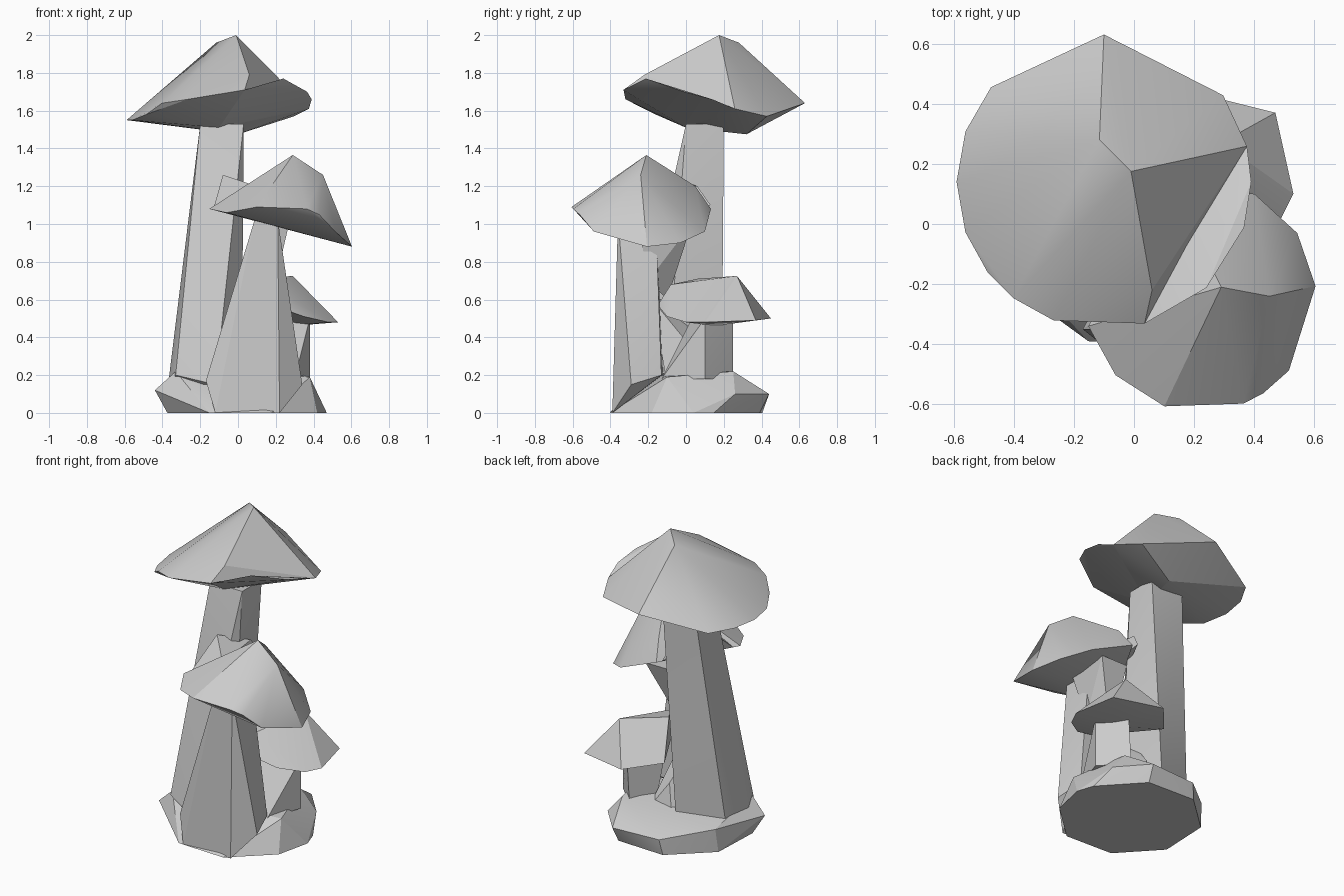
import bpy
import bmesh
from math import cos, sin, radians
from mathutils import Vector

default_cube = bpy.data.objects.get("Cube")
if default_cube:
    bpy.data.objects.remove(default_cube, do_unlink=True)

# One plain stone-like material for every part
stone = bpy.data.materials.new("light grey")
stone.use_nodes = True
grey = (.6, .6, .6, 1)
stone.diffuse_color = grey
stone.node_tree.nodes["Principled BSDF"].inputs["Base Color"].default_value = grey


def ring(center, radius, angles, height):
    """Level points around a circle at the given angles."""
    return [Vector((center[0] + radius * cos(radians(angle)),
                    center[1] + radius * sin(radians(angle)),
                    height))
            for angle in angles]


def rim(center, radius, angle_heights):
    """Uneven cap edge: points around a circle, each with its own height."""
    points = []
    for angle, height in angle_heights:
        points += ring(center, radius, [angle], height)
    return points


def slab(x_range, y_range, height):
    """The four corners of a level rectangle, used as a stem section."""
    return [Vector((x, y, height)) for x in x_range for y in y_range]


def faceted_part(name, *point_groups):
    """Wrap a closed faceted skin around groups of corner points."""
    bm = bmesh.new()
    for group in point_groups:
        for point in group:
            bm.verts.new(point)
    bmesh.ops.convex_hull(bm, input=bm.verts[:])
    loose_verts = [vert for vert in bm.verts if not vert.link_faces]
    bmesh.ops.delete(bm, geom=loose_verts, context="VERTS")
    bmesh.ops.recalc_face_normals(bm, faces=bm.faces[:])

    mesh = bpy.data.meshes.new(name)
    bm.to_mesh(mesh)
    bm.free()
    mesh.materials.append(stone)
    part = bpy.data.objects.new(name, mesh)
    bpy.context.collection.objects.link(part)

    bpy.ops.object.select_all(action="DESELECT")
    part.select_set(True)
    bpy.context.view_layer.objects.active = part
    bpy.ops.object.shade_smooth_by_angle(angle=radians(22))


# Rocky base: an octagonal foot below an irregular shoulder
base_foot = ring((.03, 0), .43, range(20, 380, 45), 0)
base_shoulder = [
    (-.44, -.18, .12), (-.35, .2, .15), (-.1, .42, .1), (.22, .44, .1),
    (.38, .26, .1), (.47, .04, 0), (.28, .25, .22), (-.33, -.2, .22),
    (.38, -.1, .19)]
faceted_part("base", base_foot, base_shoulder)

# Tall stem, leaning back and tapering upwards
tall_stem_top = slab((-.2, .03), (0, .2), 1.53)
tall_stem_foot = [
    (-.37, -.12, .15), (-.34, .08, .15), (-.06, .19, .15),
    (.02, -.1, .15), (-.12, -.31, .15), (-.33, -.22, .2)]
faceted_part("tall_stem", tall_stem_top, tall_stem_foot)

# Front stem, spreading widely at the ground
front_stem_top = slab((.09, .21), (-.36, -.16), 1.03)
front_stem_foot = [
    (-.17, -.35, .17), (-.12, -.39, 0), (.22, -.39, 0),
    (.34, -.29, .15), (.3, -.13, .2), (-.05, -.12, .2)]
faceted_part("front_stem", front_stem_top, front_stem_foot)

# Bracket between the front stem and the back of its cap
bracket_top = slab((.08, .27), (-.25, .03), 1)
faceted_part("front_stem_bracket", bracket_top, [(.2, -.2, .7), (.1, -.1, .6)])

# Low web of rock joining the stems
web_foot = slab((-.03, .14), (-.1, .19), .15)
faceted_part("stem_web", web_foot, [(.02, .14, .33), (-.05, -.1, .6), (.08, -.18, .6)])

# Small stem at the back left
small_stem_top = [(.38, .1, .5), (.25, .25, .5), (.12, .03, .5)]
small_stem_foot = [(.3, -.13, .18), (.38, .1, .18), (.23, .25, .18), (.14, .1, .18)]
faceted_part("small_stem", small_stem_top, small_stem_foot)

# Tall cap: low rim at its right, ridge on top, shallow underside
tall_center = (-.1, .14)
tall_radius = .49
tall_underside = [(0, .32, 1.475), (-.1, 0, 1.51)]
tall_low_rim = ring(tall_center, tall_radius, range(140, 220, 20), 1.55)
tall_high_rim = rim(tall_center, tall_radius, [
    (14, 1.61), (36, 1.57), (90, 1.64), (218, 1.58), (232, 1.64),
    (250, 1.66), (286, 1.71)])
tall_peak = [(-.01, .175, 2), (-.115, .28, 1.96), (.06, -.22, 1.79)]
faceted_part("tall_cap", tall_low_rim, tall_high_rim, tall_peak, tall_underside)

# Raised lip along the front left of the tall cap
tall_lip = rim(tall_center, tall_radius, [
    (14, 1.61), (0, 1.66), (342, 1.7), (314, 1.77), (286, 1.71)])
faceted_part("tall_cap_lip", tall_lip, tall_underside)

# Front cap, dipping towards its left
front_rim = rim((.22, -.24), .385, [
    (5, .88), (33, .9), (62, .96), (105, 1.08), (195, 1.08), (223, 1.06),
    (252, 1.09), (292, 1.08), (303, 1.05), (320, .96)])
front_peak = [(.29, -.21, 1.365), (.45, -.24, 1.26), (.16, .05, 1.2)]
faceted_part("front_cap", front_rim, front_peak)

# Small horn on the back of the front cap
faceted_part("front_cap_horn", [
    (-.08, -.1, 1.26), (-.13, -.3, 1.08), (.1, -.3, 1.2),
    (.05, .06, 1.2), (.08, .13, 1.1), (.1, -.1, 1.05)])

# Small cap: a gabled wedge with a flat ridge
small_rim = [
    (.47, .37, .49), (.53, .1, .48), (.48, 0, .48), (.35, -.1, .51),
    (.18, -.15, .57), (-.02, .25, .51), (.15, .45, .5)]
small_ridge = [(.29, .27, .725), (.08, .06, .71), (.17, -.08, .68)]
faceted_part("small_cap", small_rim, small_ridge, [(.28, .15, .46)])
